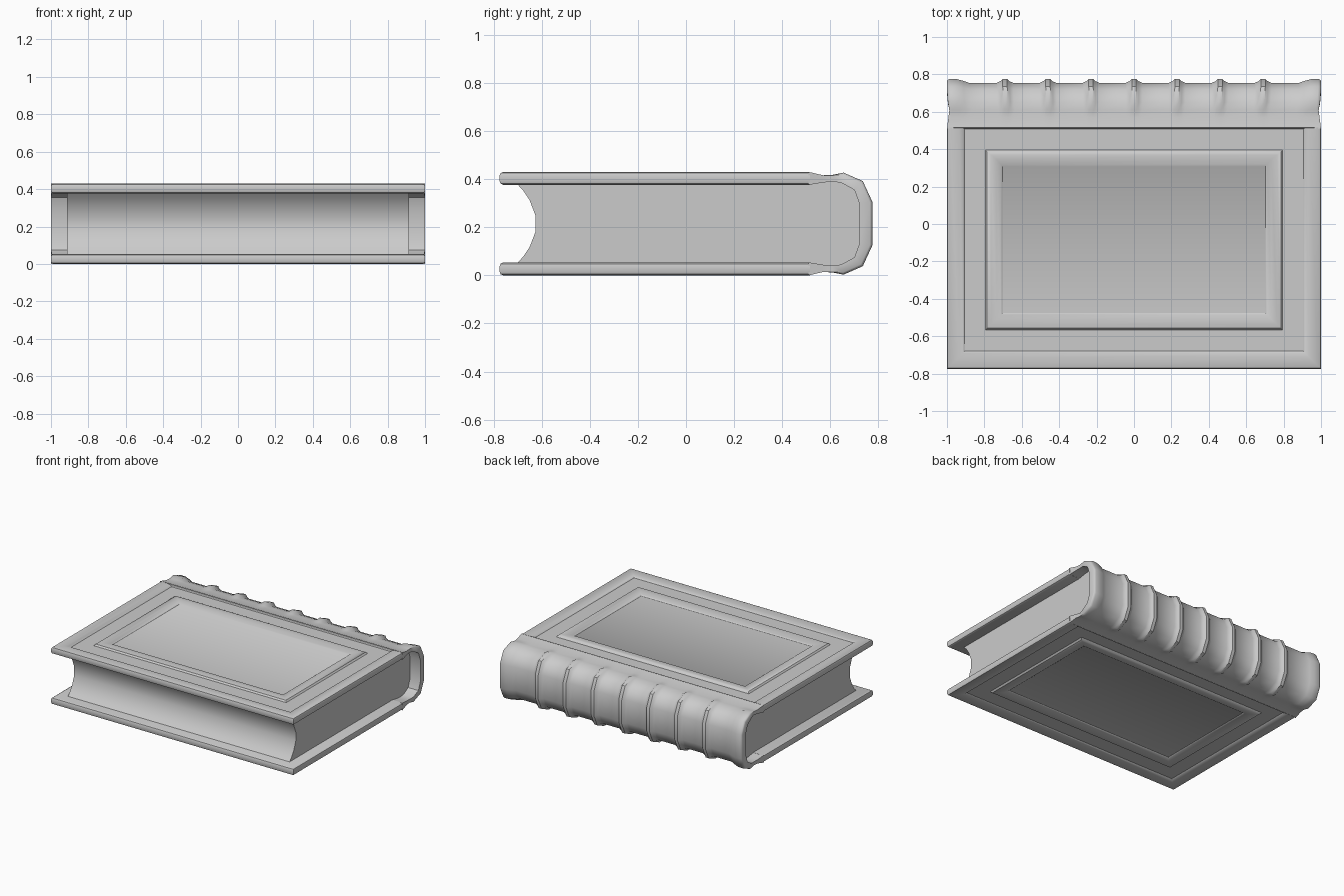
import bpy, bmesh, math

if "Cube" in bpy.data.objects:
    bpy.data.objects.remove(bpy.data.objects["Cube"])

MID = 0.215  # mirror height of the closed book


def loft(name, rings, angle=35, end_caps=True):
    """Skin a list of equal-length closed rings of points."""
    bm = bmesh.new()
    vs = [[bm.verts.new(p) for p in ring] for ring in rings]
    n = len(rings[0])
    for a, b in zip(vs, vs[1:]):
        for i in range(n):
            j = (i + 1) % n
            bm.faces.new((a[i], a[j], b[j], b[i]))
    for ring in (vs[0], vs[-1]):
        if end_caps:
            bm.faces.new(ring)
        else:  # C-shaped end: quads between outer and inner halves
            for i in range(n // 2 - 1):
                bm.faces.new((ring[i], ring[i + 1], ring[n - 2 - i], ring[n - 1 - i]))
    bmesh.ops.recalc_face_normals(bm, faces=bm.faces)
    me = bpy.data.meshes.new(name)
    bm.to_mesh(me)
    bm.free()
    ob = bpy.data.objects.new(name, me)
    bpy.context.collection.objects.link(ob)
    bpy.ops.object.select_all(action='DESELECT')
    bpy.context.view_layer.objects.active = ob
    ob.select_set(True)
    bpy.ops.object.shade_smooth_by_angle(angle=math.radians(angle))
    return ob


def mirrored(half):
    return half + [(y, 2 * MID - z) for y, z in reversed(half)]


# Covers: nested rectangles (half width, front y, back y, z) for rim, panel and raised frame
steps = [(0.985, -0.76, 0.515, 0.376), (0.997, -0.771, 0.515, 0.382),
         (1.0, -0.775, 0.515, 0.392), (1.0, -0.775, 0.515, 0.415),
         (0.996, -0.771, 0.515, 0.425), (0.984, -0.76, 0.515, 0.43),
         (0.935, -0.71, 0.514, 0.428), (0.915, -0.69, 0.512, 0.423),
         (0.905, -0.68, 0.508, 0.414), (0.795, -0.567, 0.395, 0.414),
         (0.785, -0.557, 0.385, 0.425), (0.765, -0.537, 0.37, 0.429),
         (0.735, -0.51, 0.345, 0.426), (0.712, -0.485, 0.32, 0.420),
         (0.702, -0.475, 0.308, 0.412)]
for name, flip in (("front_cover", False), ("back_cover", True)):
    rings = []
    for w, y0, y1, z in steps:
        h = 2 * MID - z if flip else z
        rings.append([(-w, y0, h), (w, y0, h), (w, y1, h), (-w, y1, h)])
    loft(name, rings)

# Spine: C profile swept along x, swelling at the raised bands and flared ends
outer = mirrored([(0.51, 0.43), (0.57, 0.416), (0.61, 0.418),
                  (0.655, 0.427), (0.735, 0.392), (0.775, 0.305)])
inner = mirrored([(0.51, 0.376), (0.57, 0.386), (0.61, 0.390),
                  (0.645, 0.385), (0.70, 0.355), (0.722, 0.295)])
half_weight = [0, 0, 0.15, 0.45, 0.45, 0.4]
weight = half_weight + half_weight[::-1]
half_pinch = [0, 0.008, 0.013, 0.005, 0, 0]
pinch = half_pinch + half_pinch[::-1]

stations = []
for k in range(-3, 4):
    stations += [(k * 0.23 + dx, s) for dx, s in
                 ((-0.045, 0), (-0.025, 0.45), (-0.012, 1), (0.012, 1), (0.025, 0.45), (0.045, 0))]
flare = [(0.88, 0), (0.91, 0.5), (0.945, 0.95), (0.985, 1), (0.996, 0.8), (1.0, 0.5)]
stations = [(-x, s) for x, s in reversed(flare)] + stations + flare

rings = []
for x, swell in stations:
    out, inn = [], []
    for (oy, oz), (iy, iz), w, p in zip(outer, inner, weight, pinch):
        t = w * (1 - swell)
        px = x * (1 - p)
        out.append((px, oy + (iy - oy) * t, oz + (iz - oz) * t))
        inn.append((px, iy, iz))
    rings.append(out + inn[::-1])
loft("spine", rings, 40, end_caps=False)

# Page block: concave fore edge and rounded back
back = [(y, z + 0.003) for y, z in
        [(0.51, 0.376), (0.60, 0.388), (0.645, 0.384), (0.70, 0.354), (0.722, 0.293)]]
fore = [(-0.70, 0.378), (-0.675, 0.35), (-0.65, 0.312), (-0.625, 0.247)]
profile = mirrored(back) + mirrored(fore)[::-1]
loft("page_block", [[(x, y, z) for y, z in profile] for x in (-0.915, 0.915)])
